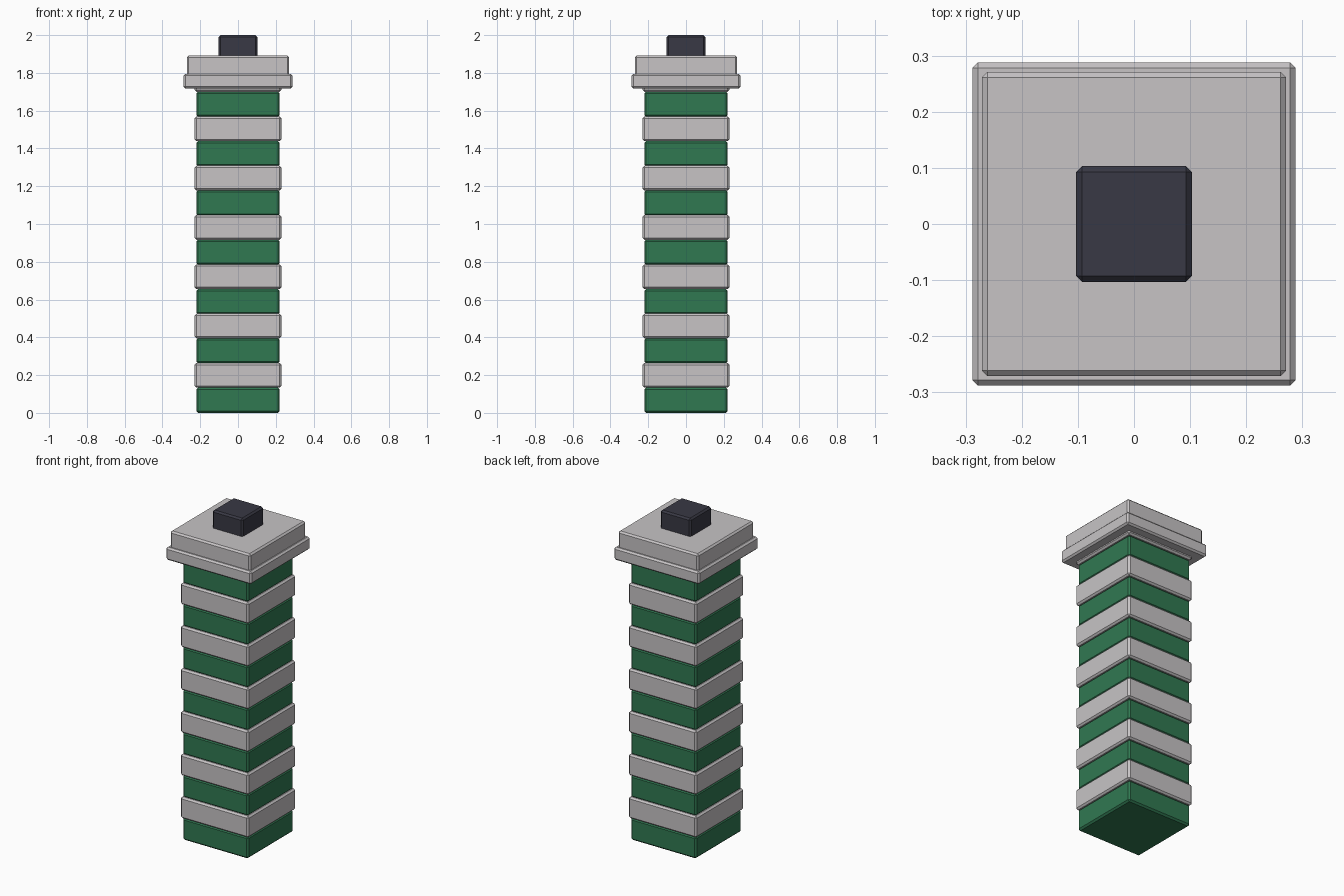
import bpy

cube = bpy.data.objects.get("Cube")
if cube:
    bpy.data.objects.remove(cube, do_unlink=True)


def material(name, colour):
    mat = bpy.data.materials.new(name)
    mat.use_nodes = True
    mat.diffuse_color = (*colour, 1)
    mat.node_tree.nodes["Principled BSDF"].inputs["Base Color"].default_value = (*colour, 1)
    return mat


GREEN = material("green", (0.03, 0.19, 0.083))
PALE = material("pale grey", (0.57, 0.55, 0.56))
DARK = material("dark slate", (0.04, 0.04, 0.058))


def block(name, half, bottom, top, mat, bevel=0.01):
    """Square block with chamfered edges."""
    bpy.ops.mesh.primitive_cube_add(size=1, location=(0, 0, (bottom + top) / 2))
    obj = bpy.context.object
    obj.name = name
    obj.scale = (2 * half, 2 * half, top - bottom)
    bpy.ops.object.transform_apply(location=False, rotation=False, scale=True)
    mod = obj.modifiers.new("chamfer", "BEVEL")
    mod.width = bevel
    mod.segments = 1
    obj.data.materials.append(mat)
    return obj


# Alternating bands of the shaft
PITCH = 0.261
for i in range(7):
    z = i * PITCH
    block(f"green_band_{i + 1}", 0.221, z, z + 0.1345, GREEN)
    block(f"pale_band_{i + 1}", 0.23, z + 0.1335, z + 0.2645, PALE)

# Stepped cap and top knob
block("cap_lower_slab", 0.288, 1.717, 1.795, PALE)
block("cap_upper_slab", 0.271, 1.785, 1.892, PALE)
block("top_knob", 0.103, 1.87, 2.0, DARK)
